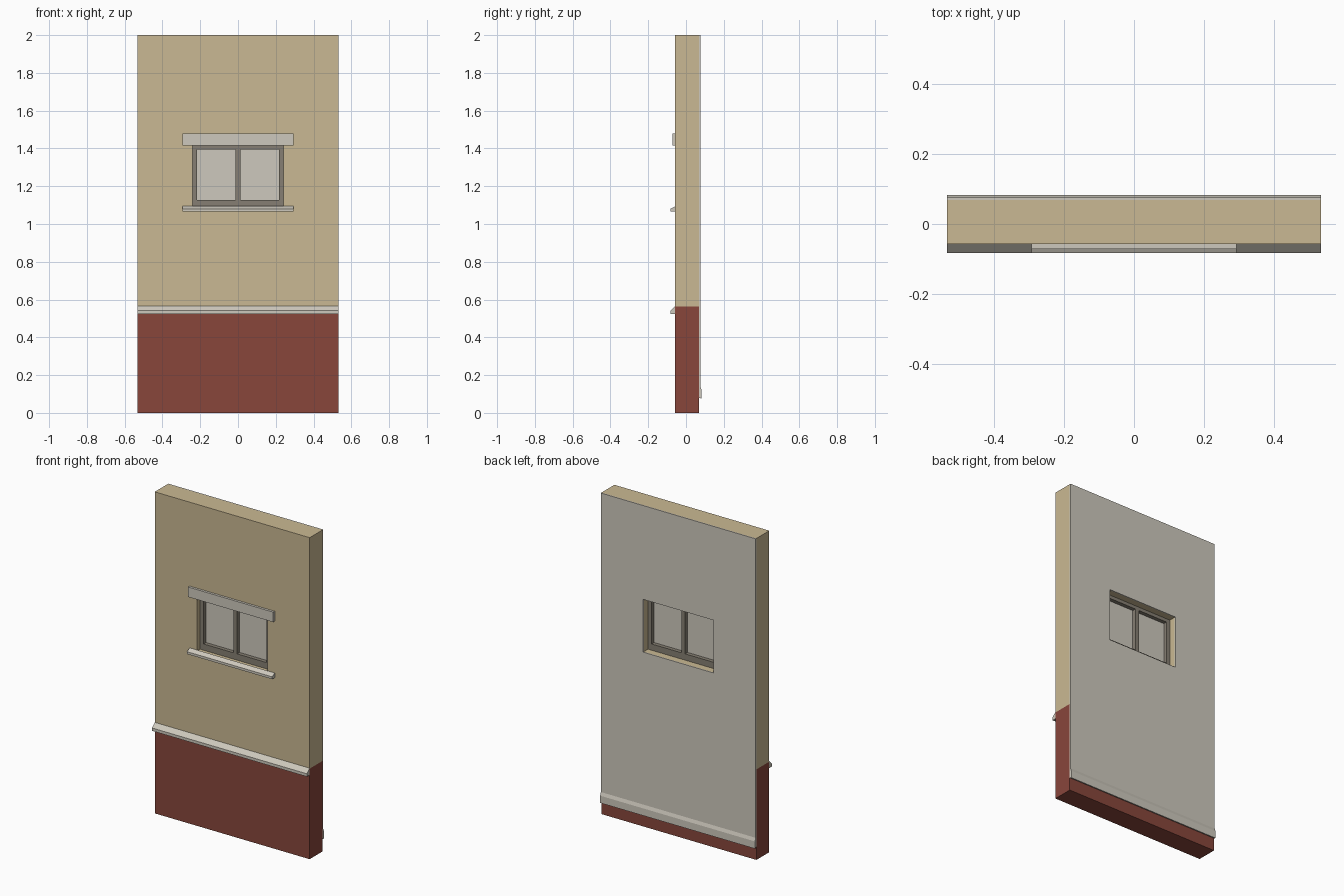
import bpy
import bmesh

if "Cube" in bpy.data.objects:
    bpy.data.objects.remove(bpy.data.objects["Cube"])


def srgb(r, g, b):
    f = lambda c: c / 12.92 if c <= 0.04045 else ((c + 0.055) / 1.055) ** 2.4
    return (f(r / 255), f(g / 255), f(b / 255), 1.0)


def material(name, *rgb):
    m = bpy.data.materials.new(name)
    m.diffuse_color = srgb(*rgb)
    m.use_nodes = True
    m.node_tree.nodes["Principled BSDF"].inputs["Base Color"].default_value = m.diffuse_color
    return m


TAN = material("tan plaster", 202, 185, 147)
RED = material("red brick", 136, 70, 59)
STONE = material("light grey", 206, 201, 189)
FRAME = material("dark window grey", 134, 127, 115)


def finish(name, bm, mat):
    bmesh.ops.recalc_face_normals(bm, faces=bm.faces)
    me = bpy.data.meshes.new(name)
    bm.to_mesh(me)
    bm.free()
    me.materials.append(mat)
    ob = bpy.data.objects.new(name, me)
    bpy.context.collection.objects.link(ob)
    return ob


def strip(name, half_width, profile, mat, centre=0.0):
    """Extrude a (y, z) profile along x."""
    bm = bmesh.new()
    a, b = ([bm.verts.new((centre + s * half_width, y, z)) for y, z in profile] for s in (-1, 1))
    bm.faces.new(a)
    bm.faces.new(b)
    n = len(profile)
    for i in range(n):
        j = (i + 1) % n
        bm.faces.new((a[i], a[j], b[j], b[i]))
    return finish(name, bm, mat)


def box(name, half_width, y0, y1, z0, z1, mat, centre=0.0):
    return strip(name, half_width, [(y0, z0), (y1, z0), (y1, z1), (y0, z1)], mat, centre)


def ring(name, outer, inner, y0, y1, mat):
    """Upright slab with a rectangular hole; rectangles are (half width, z0, z1)."""
    bm = bmesh.new()

    def loop(rect, y):
        w, z0, z1 = rect
        return [bm.verts.new((x, y, z)) for x, z in ((-w, z0), (w, z0), (w, z1), (-w, z1))]

    loops = [loop(outer, y0), loop(outer, y1), loop(inner, y1), loop(inner, y0)]
    for k in range(4):
        p, q = loops[k], loops[(k + 1) % 4]
        for i in range(4):
            j = (i + 1) % 4
            bm.faces.new((p[i], p[j], q[j], q[i]))
    return finish(name, bm, mat)


W = 0.533                       # half width of the wall
FRONT, BACK, LINING = -0.057, 0.069, 0.076
OPENING = (0.242, 1.088, 1.416)

# Wall: brick plinth, plastered upper part, inner lining
box("brick_plinth", W, FRONT, BACK, 0, 0.563, RED)
ring("plaster_wall", (W, 0.563, 2.0), OPENING, FRONT, BACK, TAN)
ring("inner_lining", (W, 0.08, 2.0), OPENING, BACK, LINING, STONE)

# Skirting board with a bevelled top on the inner side
strip("skirting_board", W, [(LINING, 0.075), (0.083, 0.075), (0.083, 0.12), (LINING, 0.14)], STONE)

# Sloped ledges: band above the bricks and window sill
strip("plinth_band", W, [(FRONT, 0.523), (-0.083, 0.523), (-0.083, 0.541), (FRONT, 0.566)], STONE)
strip("window_sill", 0.293, [(FRONT, 1.065), (-0.083, 1.065), (-0.083, 1.08), (FRONT, 1.094)], STONE)

# Lintel over the window
box("lintel", 0.293, -0.072, FRONT, 1.416, 1.478, STONE)

# Window: frame, centre post, two panes
ring("window_frame", OPENING, (0.217, 1.127, 1.395), -0.028, 0.028, FRAME)
box("window_post", 0.013, -0.028, 0.028, 1.127, 1.395, FRAME)
for side, label in ((-1, "left"), (1, "right")):
    box("window_pane_" + label, 0.102, -0.004, 0.004, 1.127, 1.395, STONE, side * 0.115)
